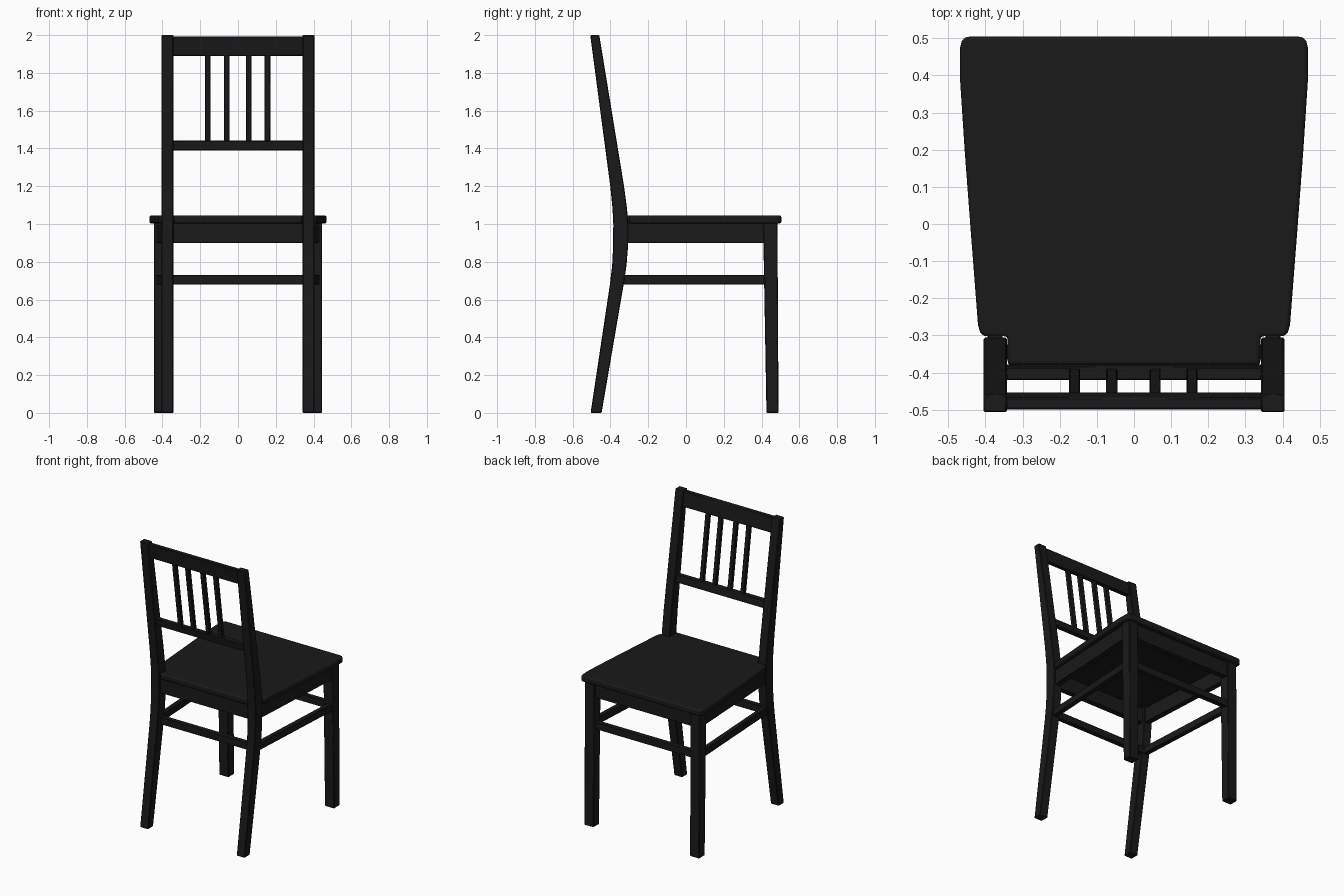
import bpy, bmesh

if "Cube" in bpy.data.objects:
    bpy.data.objects.remove(bpy.data.objects["Cube"])

mat = bpy.data.materials.new("black_paint")
mat.diffuse_color = (0.01, 0.01, 0.01, 1)
mat.use_nodes = True
mat.node_tree.nodes["Principled BSDF"].inputs["Base Color"].default_value = mat.diffuse_color


def prism(name, outline, lo, hi, axis, mirror=False, bevel=0.004, segments=1):
    """Extrude a 2D outline along x (outline is y,z) or z (outline is x,y)."""
    bm = bmesh.new()
    place = (lambda p, d: (d, p[0], p[1])) if axis == "X" else (lambda p, d: (p[0], p[1], d))
    a = [bm.verts.new(place(p, lo)) for p in outline]
    b = [bm.verts.new(place(p, hi)) for p in outline]
    bm.faces.new(a)
    bm.faces.new(b)
    n = len(a)
    for i in range(n):
        j = (i + 1) % n
        bm.faces.new((a[i], a[j], b[j], b[i]))
    bmesh.ops.recalc_face_normals(bm, faces=bm.faces)
    mesh = bpy.data.meshes.new(name)
    bm.to_mesh(mesh)
    bm.free()
    ob = bpy.data.objects.new(name, mesh)
    bpy.context.collection.objects.link(ob)
    mesh.materials.append(mat)
    if mirror:
        m = ob.modifiers.new("mirror", "MIRROR")
        m.use_mirror_merge = False
    bv = ob.modifiers.new("bevel", "BEVEL")
    bv.width = bevel
    bv.segments = segments
    bv.limit_method = "ANGLE"
    bv.angle_limit = 0.8
    bv.use_clamp_overlap = False
    bpy.context.view_layer.objects.active = ob
    ob.select_set(True)
    bpy.ops.object.shade_smooth_by_angle()
    ob.select_set(False)
    return ob


def rect(y0, y1, z0, z1):
    return [(y0, z0), (y1, z0), (y1, z1), (y0, z1)]


def leaning(z0, z1, thick):
    """Cross-section following the slope of the backrest."""
    c = lambda z: -0.397 - 0.146 * (z - 1.4)
    t = thick / 2
    return [(c(z0) - t, z0), (c(z0) + t, z0), (c(z1) + t, z1), (c(z1) - t, z1)]


# Back posts: bent profile, rear edge going up and front edge coming down
rear = [(-0.505, 0), (-0.403, 0.68), (-0.391, 0.78), (-0.386, 0.88),
        (-0.385, 1.0), (-0.389, 1.08), (-0.401, 1.2), (-0.507, 2)]
front = [(-0.459, 2), (-0.328, 1.2), (-0.312, 1.08), (-0.306, 1.0),
         (-0.307, 0.88), (-0.315, 0.78), (-0.33, 0.68), (-0.447, 0)]
prism("back_post", rear + front, 0.342, 0.405, "X", mirror=True)

# Front legs, slightly tapered
prism("front_leg", [(0.426, 0), (0.49, 0), (0.484, 1.01), (0.408, 1.01)],
      0.372, 0.445, "X", mirror=True)

# Seat, notched around the back posts
half = [(0.34, -0.38), (0.34, -0.302), (0.403, -0.302), (0.414, -0.292),
        (0.42, -0.272), (0.441, 0), (0.456, 0.2), (0.469, 0.4),
        (0.468, 0.475), (0.464, 0.492), (0.455, 0.502), (0.44, 0.505)]
prism("seat", half + [(-x, y) for x, y in reversed(half)], 1.003, 1.045, "Z",
      bevel=0.01, segments=3)

# Aprons under the seat and stretchers below them
for part, z0, z1, w in (("apron", 0.9, 1.006, 0.04), ("stretcher", 0.68, 0.73, 0.034)):
    prism("side_" + part,
          [(0.392 - w, -0.345), (0.392, -0.345), (0.434, 0.44), (0.434 - w, 0.44)],
          z0, z1, "Z", mirror=True, bevel=0.003)
    prism("front_" + part, rect(0.47 - w, 0.47, z0, z1), -0.38, 0.38, "X", bevel=0.003)
    prism("back_" + part, rect(-0.345 - w / 2, -0.345 + w / 2, z0, z1),
          -0.35, 0.35, "X", bevel=0.003)

# Backrest rails and slats
prism("top_rail", leaning(1.89, 1.993, 0.032), -0.345, 0.345, "X")
prism("lower_rail", leaning(1.39, 1.442, 0.036), -0.345, 0.345, "X")
for i, x in enumerate((-0.16, -0.06, 0.057, 0.156)):
    prism(f"back_slat_{i + 1}", leaning(1.43, 1.90, 0.026), x - 0.015, x + 0.015, "X",
          bevel=0.003)
